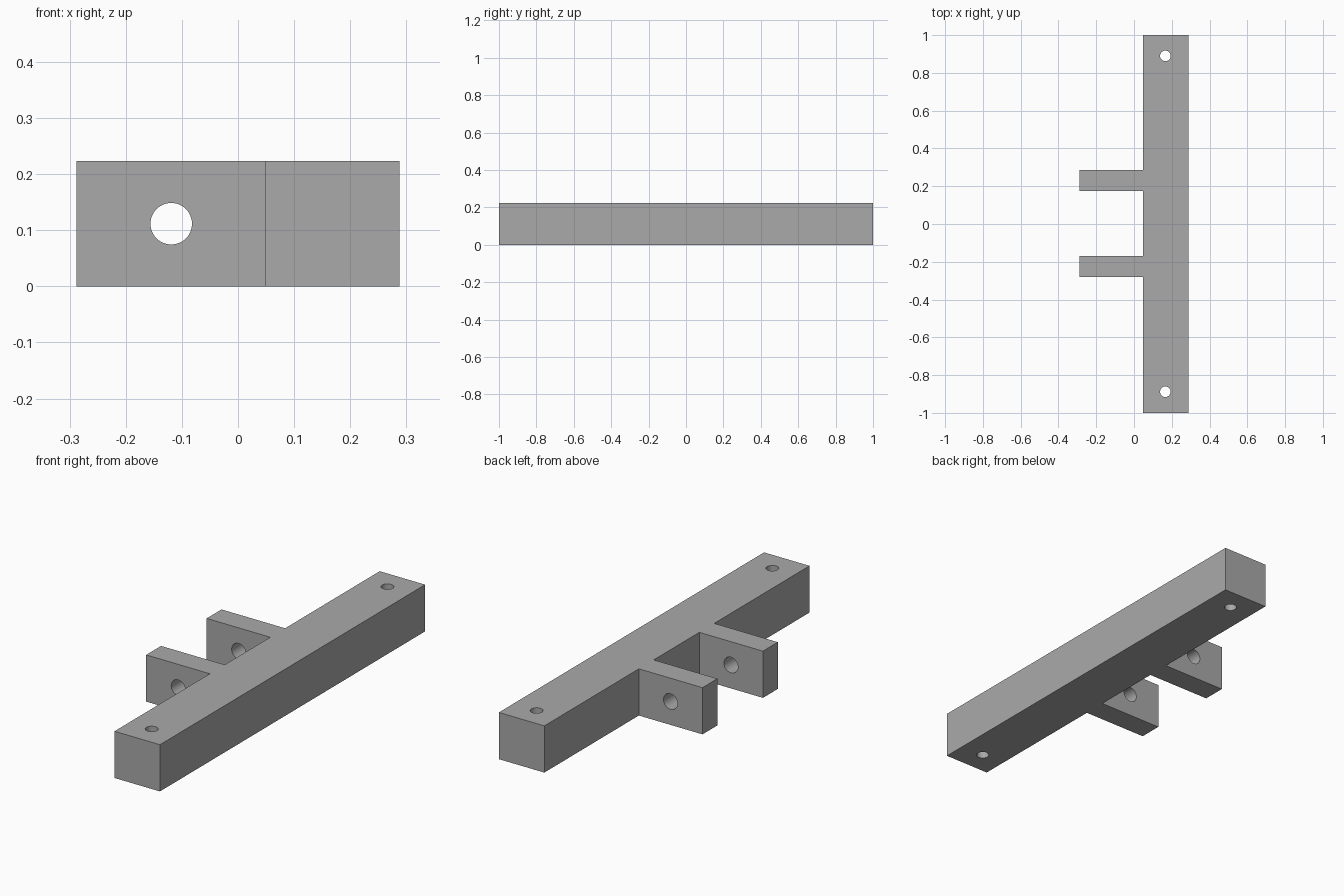
import bpy, bmesh, math
from mathutils import Matrix

if "Cube" in bpy.data.objects:
    bpy.data.objects.remove(bpy.data.objects["Cube"])

HEIGHT = 0.223
X_LUG, X_BACK, X_FRONT = -0.288, 0.048, 0.288
LUGS = [(-0.281, -0.169), (0.175, 0.287)]   # y extents of the two lugs

grey = bpy.data.materials.new("plain grey")
grey.diffuse_color = (0.40, 0.40, 0.40, 1)
grey.use_nodes = True
grey.node_tree.nodes["Principled BSDF"].inputs["Base Color"].default_value = grey.diffuse_color


def make_object(name, bm):
    bmesh.ops.recalc_face_normals(bm, faces=bm.faces)
    mesh = bpy.data.meshes.new(name)
    bm.to_mesh(mesh)
    bm.free()
    mesh.materials.append(grey)
    obj = bpy.data.objects.new(name, mesh)
    bpy.context.collection.objects.link(obj)
    return obj


def drill(target, name, radius, length, location, axis="Z"):
    """Cut a round through hole into the target."""
    bm = bmesh.new()
    bmesh.ops.create_cone(bm, cap_ends=True, segments=48, radius1=radius,
                          radius2=radius, depth=length)
    turn = Matrix.Rotation(math.pi / 2, 4, "X") if axis == "Y" else Matrix()
    bm.transform(Matrix.Translation(location) @ turn)
    cutter = make_object(name, bm)
    cutter.hide_render = True
    mod = target.modifiers.new(name, "BOOLEAN")
    mod.operation = "DIFFERENCE"
    mod.solver = "EXACT"
    mod.object = cutter
    bpy.context.view_layer.objects.active = target
    bpy.ops.object.modifier_apply(modifier=mod.name)
    bpy.data.objects.remove(cutter)


# Bar with two lugs: one plan outline extruded upwards
outline = [(X_FRONT, -1), (X_FRONT, 1), (X_BACK, 1)]
for y0, y1 in reversed(LUGS):
    outline += [(X_BACK, y1), (X_LUG, y1), (X_LUG, y0), (X_BACK, y0)]
outline.append((X_BACK, -1))

bm = bmesh.new()
base = bm.faces.new([bm.verts.new((x, y, 0)) for x, y in outline])
top = bmesh.ops.extrude_face_region(bm, geom=[base])
bmesh.ops.translate(bm, vec=(0, 0, HEIGHT),
                    verts=[v for v in top["geom"] if isinstance(v, bmesh.types.BMVert)])
bracket = make_object("bracket_bar", bm)

# Vertical screw holes near the bar ends
for y in (-0.888, 0.89):
    drill(bracket, "screw_hole", 0.028, 1, (0.166, y, HEIGHT / 2))

# Pivot holes through the lugs
for y0, y1 in LUGS:
    drill(bracket, "pivot_hole", 0.037, 0.2, (-0.119, (y0 + y1) / 2, HEIGHT / 2), "Y")

# Smooth hole walls, sharp edges elsewhere
bpy.ops.object.select_all(action="DESELECT")
bracket.select_set(True)
bpy.context.view_layer.objects.active = bracket
bpy.ops.object.shade_smooth_by_angle(angle=math.radians(30))
